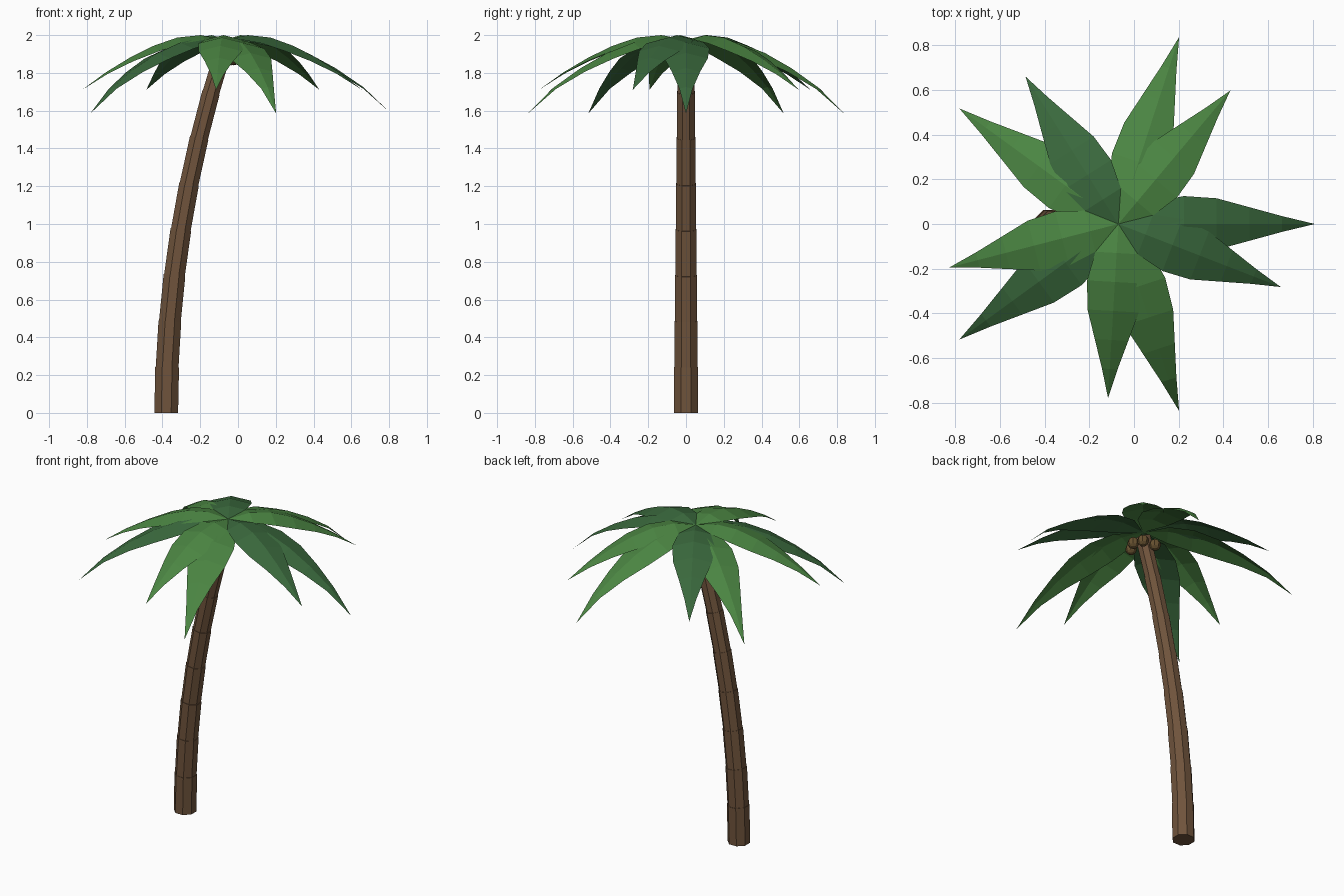
import bpy, bmesh, math
from mathutils import Vector, Matrix

cube = bpy.data.objects.get("Cube")
if cube:
    bpy.data.objects.remove(cube, do_unlink=True)


def material(name, color):
    m = bpy.data.materials.new(name)
    m.use_nodes = True
    m.diffuse_color = (*color, 1)
    m.node_tree.nodes["Principled BSDF"].inputs["Base Color"].default_value = (*color, 1)
    return m


LIGHT = material("light green leaf", (0.07, 0.235, 0.055))
DARK = material("dark green leaf", (0.042, 0.14, 0.046))
BARK = material("brown bark", (0.16, 0.088, 0.045))
NUT = material("coconut brown", (0.14, 0.085, 0.03))


def finish(bm, name, mat):
    mesh = bpy.data.meshes.new(name)
    bm.to_mesh(mesh)
    bm.free()
    mesh.materials.append(mat)
    obj = bpy.data.objects.new(name, mesh)
    bpy.context.collection.objects.link(obj)
    return obj


CROWN_X = -0.07
TRUNK_TOP = 1.94


# Trunk: octagonal rings along a leaning curve, each segment flaring into a small ledge
def trunk_ring(bm, z, radius):
    t = z / TRUNK_TOP
    centre = Vector((-0.38 + 0.31 * t * t, 0, z))
    lean = math.atan(2 * 0.31 * t / TRUNK_TOP)
    turn = Matrix.Rotation(lean, 3, 'Y')
    ring = []
    for k in range(8):
        a = math.tau * (k + 0.5) / 8
        ring.append(bm.verts.new(centre + turn @ Vector((radius * math.cos(a), radius * math.sin(a), 0))))
    return ring


bm = bmesh.new()
SEGMENTS = 8
rings = []
for s in range(SEGMENTS):
    for end, flare in ((0, 0), (1, 0.003)):
        t = (s + end) / SEGMENTS
        rings.append(trunk_ring(bm, t * TRUNK_TOP, 0.068 - 0.023 * t + flare))
for a, b in zip(rings, rings[1:]):
    for k in range(8):
        n = (k + 1) % 8
        bm.faces.new((a[k], a[n], b[n], b[k]))
bm.faces.new(rings[0][::-1])
bm.faces.new(rings[-1])
finish(bm, "trunk", BARK)

# Fronds: folded leaf sheets with a raised midrib, drooping outward
HALF_WIDTHS = (0, 0.095, 0.125, 0.115, 0.075, 0.035, 0)
LONG_RIB = (1.975, 1.985, 1.96, 1.905, 1.825, 1.725, 1.585)
SHORT_RIB = (1.975, 2.0, 1.987, 1.943, 1.88, 1.803, 1.71)


def frond(name, angle, length, rib_heights, mat):
    bm = bmesh.new()
    rows = []
    for i, (w, z) in enumerate(zip(HALF_WIDTHS, rib_heights)):
        r = length * i / 6
        rib = bm.verts.new((r, 0, z))
        if w:
            rows.append((bm.verts.new((r, w, z - 0.25 * w)), rib,
                         bm.verts.new((r, -w, z - 0.25 * w))))
        else:
            rows.append((rib, rib, rib))
    for a, b in zip(rows, rows[1:]):
        for side in (0, 1):
            corners = dict.fromkeys((a[side], a[side + 1], b[side + 1], b[side]))
            bm.faces.new(list(corners))
    bm.transform(Matrix.Translation((CROWN_X, 0, 0)) @ Matrix.Rotation(math.radians(angle), 4, 'Z'))
    finish(bm, name, mat)


for i in range(5):
    frond(f"long_frond_{i + 1}", 72 * i, 0.88, LONG_RIB, DARK if i % 3 == 0 else LIGHT)
    frond(f"short_frond_{i + 1}", 50 + 72.2 * i, 0.78, SHORT_RIB, DARK if i % 3 == 1 else LIGHT)

# Coconuts clustered under the crown
for i, angle in enumerate((0, 50, 120, 205, 300)):
    a = math.radians(angle)
    bm = bmesh.new()
    bmesh.ops.create_uvsphere(bm, u_segments=8, v_segments=6, radius=0.035)
    bm.transform(Matrix.Translation((CROWN_X + 0.075 * math.cos(a), 0.075 * math.sin(a), 1.875)))
    finish(bm, f"coconut_{i + 1}", NUT)
